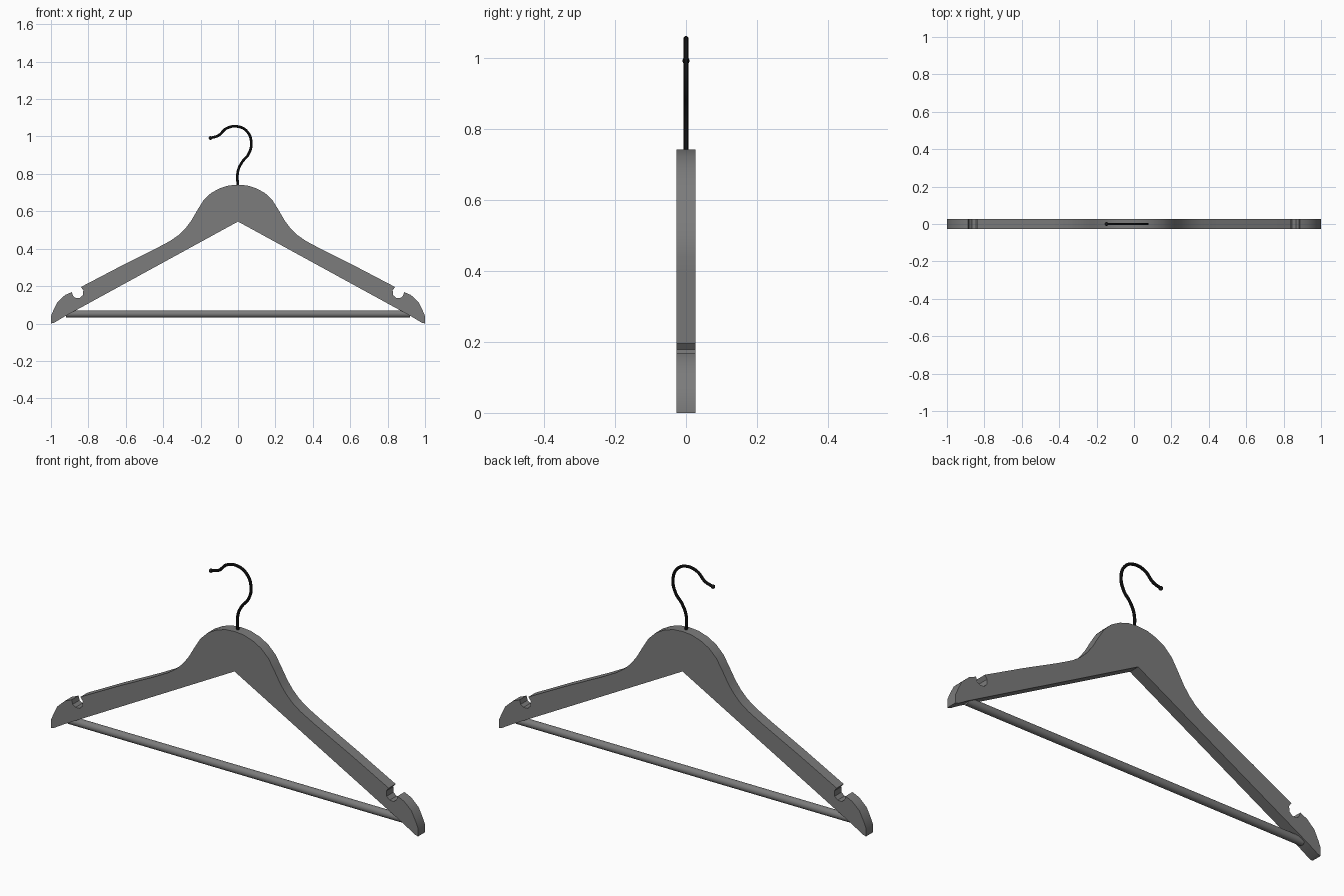
import bpy, bmesh
from math import radians

cube = bpy.data.objects.get("Cube")
if cube:
    bpy.data.objects.remove(cube, do_unlink=True)


def material(name, value):
    m = bpy.data.materials.new(name)
    m.use_nodes = True
    color = (value, value, value, 1)
    m.diffuse_color = color
    m.node_tree.nodes["Principled BSDF"].inputs["Base Color"].default_value = color
    return m


def finish(obj, mat, angle=35):
    obj.data.materials.append(mat)
    bpy.ops.object.select_all(action='DESELECT')
    obj.select_set(True)
    bpy.context.view_layer.objects.active = obj
    bpy.ops.object.shade_smooth_by_angle(angle=radians(angle))


grey = material("dark grey", 0.2)
black = material("black metal", 0.01)
HALF_DEPTH = 0.027

# Body: half outline from the crown to the shoulder tip, mirrored and extruded
half = [(0.05, 0.738), (0.1, 0.722), (0.145, 0.697), (0.185, 0.658),
        (0.215, 0.61), (0.25, 0.55), (0.28, 0.51), (0.315, 0.475), (0.36, 0.443),
        (0.44, 0.4), (0.63, 0.305), (0.84, 0.195),
        (0.827, 0.178), (0.829, 0.152), (0.845, 0.137), (0.867, 0.136),
        (0.882, 0.147), (0.888, 0.168),
        (0.925, 0.152), (0.965, 0.115), (0.985, 0.075), (1.0, 0.04),
        (1.0, 0.005), (0.985, 0.008), (0.93, 0.036)]
outline = [(0, 0.742)] + half + [(0, 0.545)] + [(-x, z) for x, z in reversed(half)]
bm = bmesh.new()
face = bm.faces.new([bm.verts.new((x, -HALF_DEPTH, max(z - 0.005, 0))) if z < 0.01
                     else bm.verts.new((x, -HALF_DEPTH, z)) for x, z in outline])
back = bmesh.ops.extrude_face_region(bm, geom=[face])["geom"]
bmesh.ops.translate(bm, vec=(0, 2 * HALF_DEPTH, 0),
                    verts=[v for v in back if isinstance(v, bmesh.types.BMVert)])
bmesh.ops.recalc_face_normals(bm, faces=bm.faces)
mesh = bpy.data.meshes.new("hanger_body")
bm.to_mesh(mesh)
bm.free()
body = bpy.data.objects.new("hanger_body", mesh)
bpy.context.collection.objects.link(body)
finish(body, grey)

# Trouser bar between the shoulder tips
bpy.ops.mesh.primitive_cylinder_add(vertices=32, radius=0.019, depth=1.84,
                                    location=(0, 0, 0.051), rotation=(0, radians(90), 0))
bar = bpy.context.object
bar.name = "trouser_bar"
finish(bar, grey)

# Wire hook
path = [(0, 0.72), (0, 0.815), (0.022, 0.863), (0.056, 0.905), (0.071, 0.965),
        (0.05, 1.025), (0, 1.053), (-0.06, 1.044), (-0.105, 1.005), (-0.147, 0.992)]
curve = bpy.data.curves.new("wire_hook", 'CURVE')
curve.dimensions = '3D'
curve.bevel_depth = 0.007
curve.bevel_resolution = 3
curve.use_fill_caps = True
spline = curve.splines.new('BEZIER')
spline.bezier_points.add(len(path) - 1)
for point, (x, z) in zip(spline.bezier_points, path):
    point.co = (x, 0, z)
    point.handle_left_type = point.handle_right_type = 'AUTO'
hook = bpy.data.objects.new("wire_hook", curve)
bpy.context.collection.objects.link(hook)
bpy.ops.object.select_all(action='DESELECT')
hook.select_set(True)
bpy.context.view_layer.objects.active = hook
bpy.ops.object.convert(target='MESH')
finish(bpy.context.object, black)

# Ball on the end of the hook
bpy.ops.mesh.primitive_uv_sphere_add(segments=20, ring_count=12, radius=0.01,
                                     location=(-0.147, 0, 0.992))
ball = bpy.context.object
ball.name = "hook_tip"
finish(ball, black, 60)
